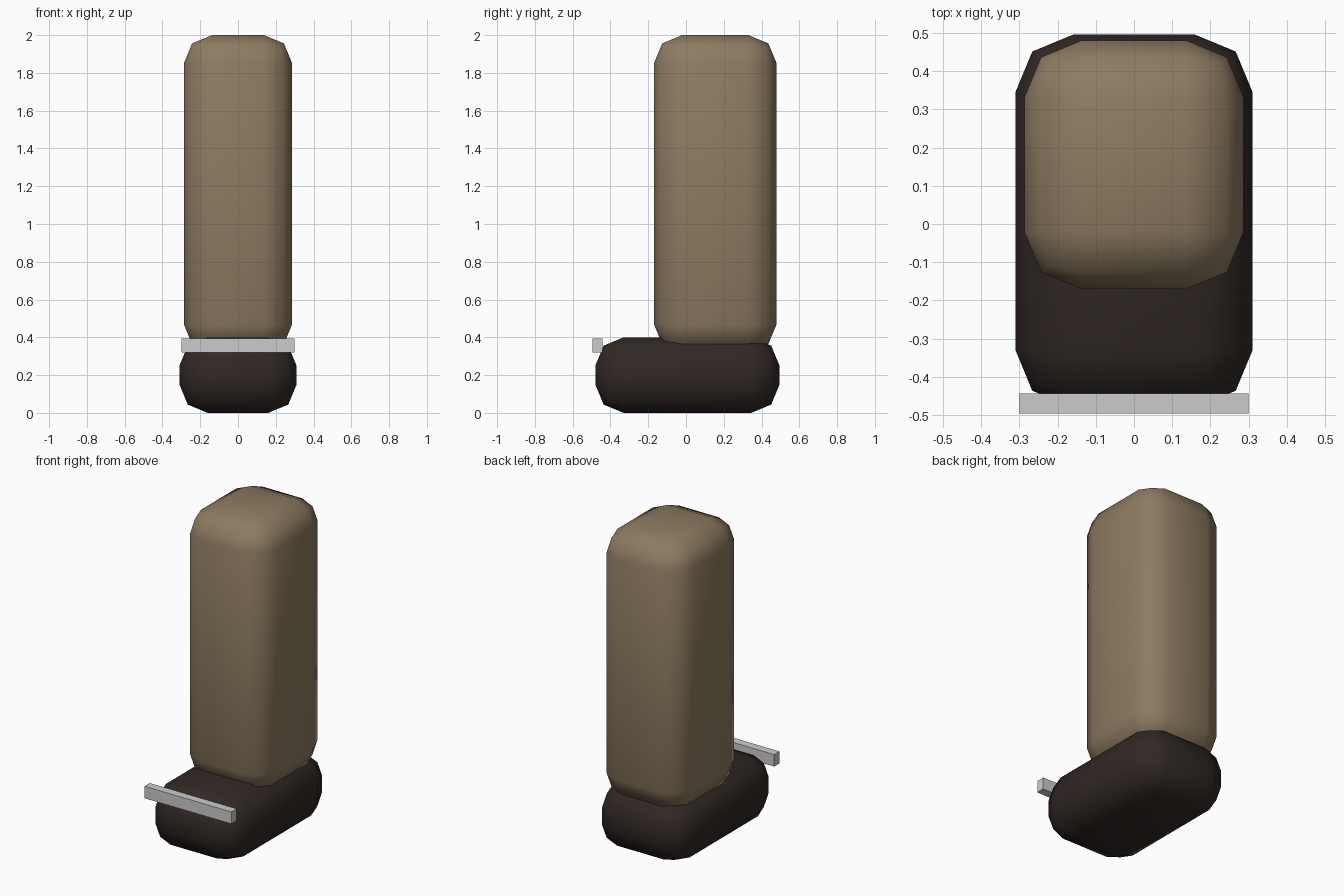
import bpy

if "Cube" in bpy.data.objects:
    bpy.data.objects.remove(bpy.data.objects["Cube"])


def material(name, rgb):
    mat = bpy.data.materials.new(name)
    mat.diffuse_color = (*rgb, 1.0)
    mat.use_nodes = True
    mat.node_tree.nodes["Principled BSDF"].inputs["Base Color"].default_value = mat.diffuse_color
    return mat


def box(name, lo, hi, bevel=0.0, mat=None):
    """Box between two corners, optionally rounded and smooth shaded."""
    centre = [(a + b) / 2 for a, b in zip(lo, hi)]
    bpy.ops.mesh.primitive_cube_add(size=1, location=centre)
    ob = bpy.context.object
    ob.name = name
    ob.scale = [b - a for a, b in zip(lo, hi)]
    bpy.ops.object.transform_apply(location=False, rotation=False, scale=True)
    if bevel:
        mod = ob.modifiers.new("Rounding", 'BEVEL')
        mod.width = bevel
        mod.segments = 2
        mod.limit_method = 'NONE'
        bpy.ops.object.shade_smooth()
    if mat:
        ob.data.materials.append(mat)
    return ob


tan = material("tan_cloth", (0.27, 0.20, 0.12))
leather = material("dark_leather", (0.030, 0.021, 0.018))

# Shoe on the ground
box("shoe", (-0.31, -0.48, 0.0), (0.31, 0.495, 0.40), 0.15, leather)

# Leg rising from the back of the shoe, its base sunk into it
box("leg", (-0.287, -0.17, 0.32), (0.287, 0.48, 2.0), 0.15, tan)

# Plain bar across the toe
box("toe_bar", (-0.30, -0.495, 0.32), (0.30, -0.443, 0.395))
